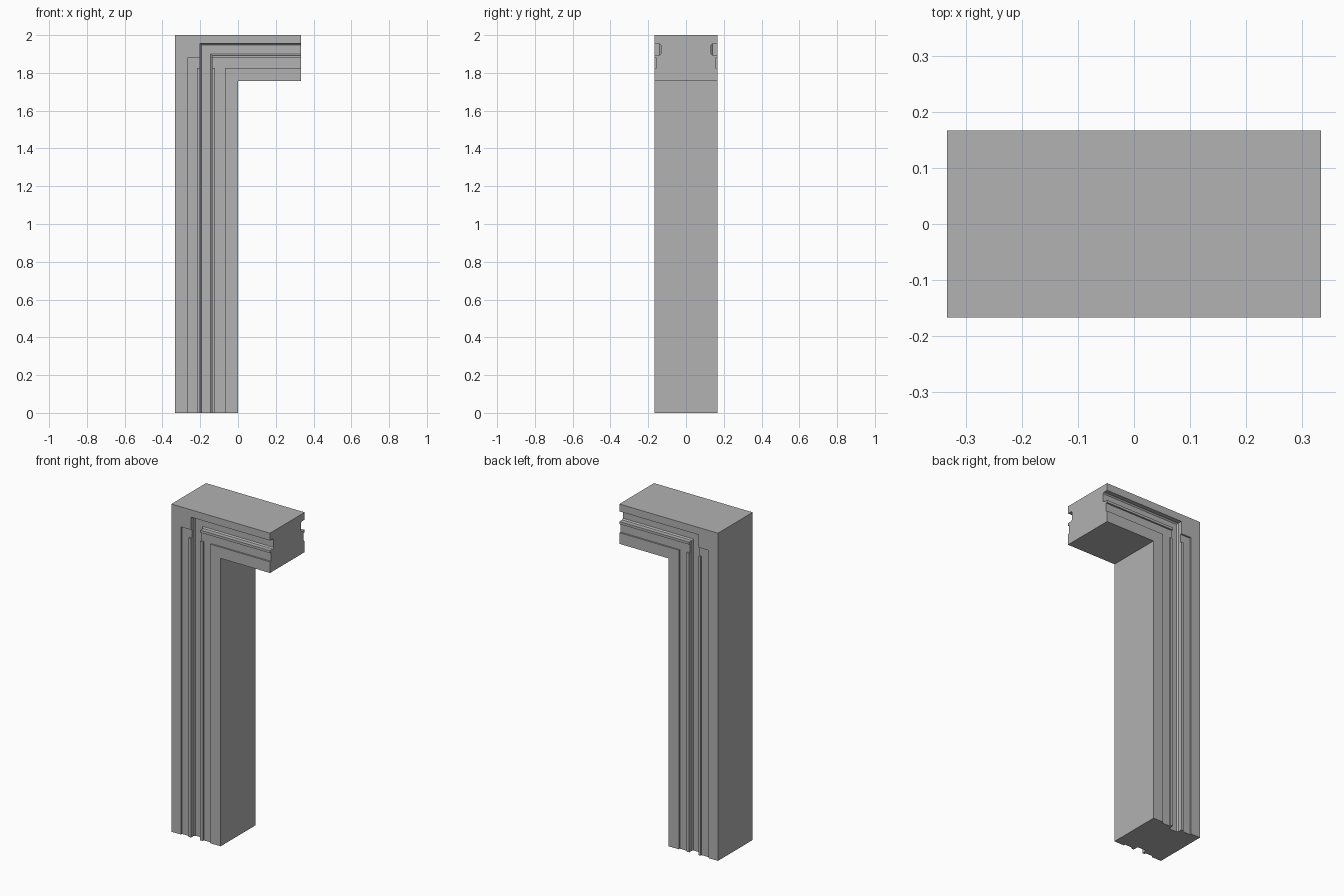
import bpy
import bmesh

cube = bpy.data.objects.get("Cube")
if cube:
    bpy.data.objects.remove(cube, do_unlink=True)

HALF_W, HALF_D, HEIGHT = 0.333, 0.167, 2.0

stone = bpy.data.materials.new("grey_stone")
stone.use_nodes = True
GREY = (0.445, 0.445, 0.445, 1)
stone.diffuse_color = GREY
stone.node_tree.nodes["Principled BSDF"].inputs["Base Color"].default_value = GREY


def sweep(name, x_range, z_range, section, bottom, end=None):
    """Sweep a section of (fraction outer to inner, y) up a leg, and round a mitred corner if end is set."""
    bm = bmesh.new()
    rings = []
    for stage in range(3 if end is not None else 2):
        ring = []
        for t, y in section:
            x = x_range[0] + t * (x_range[1] - x_range[0])
            z = z_range[0] + t * (z_range[1] - z_range[0])
            co = [(x, y, bottom), (x, y, z), (end, y, z)][stage]
            ring.append(bm.verts.new(co))
        rings.append(ring)
    n = len(section)
    for a, b in zip(rings, rings[1:]):
        for i in range(n):
            j = (i + 1) % n
            bm.faces.new((a[i], a[j], b[j], b[i]))
    bm.faces.new(rings[0])
    bm.faces.new(rings[-1])
    bmesh.ops.recalc_face_normals(bm, faces=bm.faces)
    mesh = bpy.data.meshes.new(name)
    bm.to_mesh(mesh)
    bm.free()
    mesh.materials.append(stone)
    obj = bpy.data.objects.new(name, mesh)
    bpy.context.collection.objects.link(obj)
    return obj


def groove_section(side, depth, chamfer):
    """Channel section opening on the front (-1) or back (+1), narrowed at its floor."""
    out, face, floor = HALF_D + 0.05, HALF_D, HALF_D - depth
    pts = [(0, out), (0, floor + chamfer), (1, floor + chamfer), (1, out)]
    if chamfer:
        pts[2:2] = [(0.12, floor), (0.88, floor)]
    return [(t, side * y) for t, y in pts]


# Post and lintel in one bent block
body = sweep("door_frame", (-HALF_W, 0), (HEIGHT, 1.757),
             [(0, -HALF_D), (1, -HALF_D), (1, HALF_D), (0, HALF_D)], 0, HALF_W)

# Grooves on both faces
cutters = []
for side in (-1, 1):
    deep = groove_section(side, 0.034, 0.007)
    shallow = groove_section(side, 0.01, 0)
    # Deep channel
    cutters.append(sweep("deep_cutter", (-0.2, -0.138), (1.955, 1.893), deep, -0.1, 0.5))
    # Outer shallow channel
    cutters.append(sweep("outer_cutter", (-0.268, -0.216), (1.878, 1.825), shallow, -0.1, 0.5))
    # Inner shallow channel, joining the one above
    cutters.append(sweep("inner_cutter", (-0.121, -0.068), (1.85, 1.85), shallow, -0.1))

for cutter in cutters:
    cutter.hide_render = True
    mod = body.modifiers.new(cutter.name, "BOOLEAN")
    mod.operation = "DIFFERENCE"
    mod.solver = "EXACT"
    mod.object = cutter

# Bake the cuts and drop the helpers
graph = bpy.context.evaluated_depsgraph_get()
graph.update()
carved = bpy.data.meshes.new_from_object(body.evaluated_get(graph))
body.modifiers.clear()
body.data = carved
for cutter in cutters:
    bpy.data.objects.remove(cutter, do_unlink=True)
